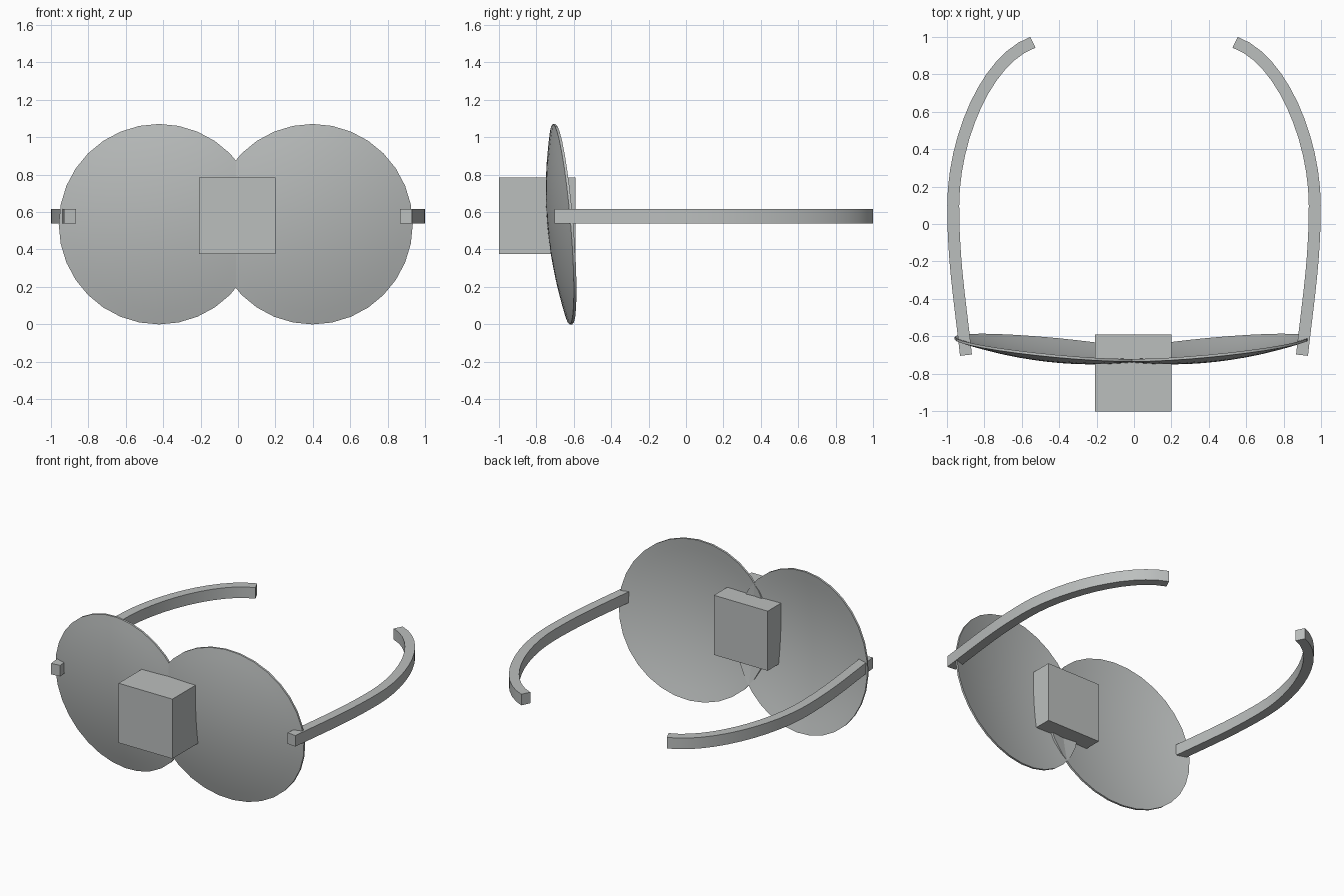
import bpy, bmesh, math
from mathutils import Vector
from mathutils.geometry import interpolate_bezier

if "Cube" in bpy.data.objects:
    bpy.data.objects.remove(bpy.data.objects["Cube"], do_unlink=True)

grey = bpy.data.materials.new("light grey")
grey.use_nodes = True
COLOUR = (0.5, 0.52, 0.515, 1)
grey.diffuse_color = COLOUR
grey.node_tree.nodes["Principled BSDF"].inputs["Base Color"].default_value = COLOUR


def finish(bm, name, smooth=True):
    bmesh.ops.recalc_face_normals(bm, faces=bm.faces)
    mesh = bpy.data.meshes.new(name)
    bm.to_mesh(mesh)
    bm.free()
    mesh.materials.append(grey)
    obj = bpy.data.objects.new(name, mesh)
    bpy.context.collection.objects.link(obj)
    bpy.ops.object.select_all(action='DESELECT')
    obj.select_set(True)
    bpy.context.view_layer.objects.active = obj
    if smooth:
        bpy.ops.object.shade_smooth_by_angle(angle=math.radians(35))
    return obj


def lens(name, side):
    """Shallow dome, leaning back at the foot and wrapping round at the outer edge."""
    radius, bulge, thick, sides, rings = 0.535, 0.065, 0.014, 32, 8
    cx, cz = side * 0.41 - 0.012, radius

    def point(t, angle, offset):
        dx, dz = t * radius * math.cos(angle), t * radius * math.sin(angle)
        y = -0.667 + 0.094 * side * dx - 0.084 * dz - bulge * (1 - t * t)
        return (cx + dx, y + offset, cz + dz)

    bm = bmesh.new()
    rims = []
    for offset in (0, thick):
        centre = bm.verts.new(point(0, 0, offset))
        last = None
        for r in range(1, rings + 1):
            ring = [bm.verts.new(point(r / rings, math.tau * i / sides, offset))
                    for i in range(sides)]
            for i in range(sides):
                j = (i + 1) % sides
                if last:
                    bm.faces.new((last[i], last[j], ring[j], ring[i]))
                else:
                    bm.faces.new((centre, ring[j], ring[i]))
            last = ring
        rims.append(last)
    front, back = rims
    for i in range(sides):
        j = (i + 1) % sides
        bm.faces.new((front[i], front[j], back[j], back[i]))
    return finish(bm, name)


def temple(name, side):
    """Square bar swept along a path that hooks inward behind the ear."""
    knots = [((0.897, -0.70), (0.93, -0.4), (0.965, -0.2), (0.965, 0.1)),
             ((0.965, 0.1), (0.965, 0.45), (0.79, 0.88), (0.54, 0.97))]
    path = []
    for knot in knots:
        pts = interpolate_bezier(*[Vector((side * x, y, 0.578)) for x, y in knot], 13)
        path += pts[1:] if path else pts
    bm = bmesh.new()
    last = None
    for i, p in enumerate(path):
        along = (path[min(i + 1, len(path) - 1)] - path[max(i - 1, 0)]).normalized()
        across = Vector((along.y, -along.x, 0)) * 0.032
        up = Vector((0, 0, 0.038))
        ring = [bm.verts.new(p + across * a + up * b)
                for a, b in ((-1, -1), (1, -1), (1, 1), (-1, 1))]
        if last:
            for k in range(4):
                m = (k + 1) % 4
                bm.faces.new((last[k], last[m], ring[m], ring[k]))
        else:
            bm.faces.new(ring)
        last = ring
    bm.faces.new(last)
    return finish(bm, name)


# Lenses and temples, one per side
for label, side in (("left", 1), ("right", -1)):
    lens(label + "_lens", side)
    temple(label + "_temple", side)

# Block on the bridge
bm = bmesh.new()
bmesh.ops.create_cube(bm, size=0.41)
bmesh.ops.translate(bm, verts=bm.verts, vec=(-0.004, -0.795, 0.58))
finish(bm, "nose_block", smooth=False)
